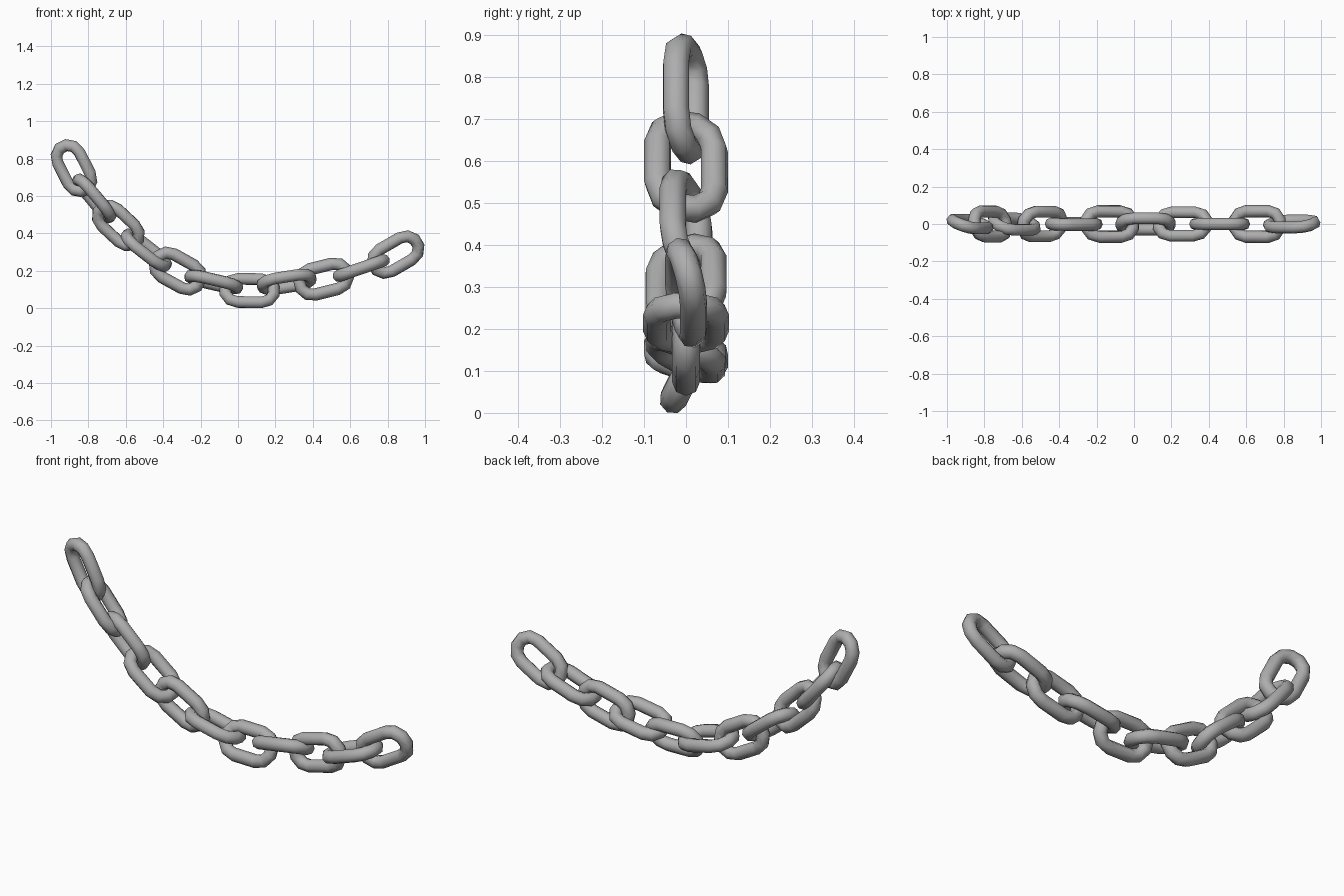
import bpy, bmesh
from math import sin, cos, radians, pi
from mathutils import Matrix, Vector

cube = bpy.data.objects.get("Cube")
if cube:
    bpy.data.objects.remove(cube, do_unlink=True)

# Single steel grey material
steel = bpy.data.materials.new("steel_grey")
steel.use_nodes = True
grey = (0.42, 0.42, 0.42, 1)
steel.diffuse_color = grey
steel.node_tree.nodes["Principled BSDF"].inputs["Base Color"].default_value = grey

HALF_STRAIGHT, BEND, TUBE = 0.063, 0.069, 0.033
ARC_STEPS, SIDES = 5, 8


def link_mesh():
    """Stadium-shaped ring lying in local XY, long side along X."""
    bm = bmesh.new()
    rings = []
    for side in (1, -1):
        for i in range(ARC_STEPS + 1):
            a = -pi / 2 + pi * i / ARC_STEPS
            out = Vector((cos(a), sin(a), 0)) * side
            centre = Vector((HALF_STRAIGHT * side, 0, 0))
            ring = []
            for k in range(SIDES):
                t = 2 * pi * k / SIDES
                p = centre + out * (BEND + TUBE * cos(t))
                p.z = TUBE * sin(t)
                ring.append(bm.verts.new(p))
            rings.append(ring)
    for i, ring in enumerate(rings):
        after = rings[(i + 1) % len(rings)]
        for k in range(SIDES):
            n = (k + 1) % SIDES
            bm.faces.new((ring[k], after[k], after[n], ring[n]))
    bmesh.ops.recalc_face_normals(bm, faces=bm.faces)
    for f in bm.faces:
        f.smooth = True
    mesh = bpy.data.meshes.new("chain_link")
    bm.to_mesh(mesh)
    bm.free()
    mesh.materials.append(steel)
    return mesh


# Each link: x, z, slope and roll in degrees (roll 0 faces the front)
links = [
    (-0.877, 0.748, -63, -20),
    (-0.769, 0.587, -50, 102),
    (-0.640, 0.442, -43, -27),
    (-0.490, 0.310, -38, 72),
    (-0.322, 0.198, -29, -3),
    (-0.130, 0.140, -13, 100),
    (0.062, 0.094, -1, 26),
    (0.260, 0.140, 9, 114),
    (0.458, 0.155, 14, 0),
    (0.659, 0.214, 19, 90),
    (0.843, 0.286, 30, -15),
]

mesh = link_mesh()
for i, (x, z, slope, roll) in enumerate(links):
    s, r = radians(slope), radians(roll)
    along = Vector((cos(s), 0, sin(s)))
    across = Vector((-sin(s), 0, cos(s))) * cos(r) + Vector((0, sin(r), 0))
    frame = Matrix((along, across, along.cross(across))).transposed()
    link = bpy.data.objects.new(f"chain_link_{i + 1}", mesh)
    link.matrix_world = Matrix.Translation((x, 0, z)) @ frame.to_4x4()
    bpy.context.collection.objects.link(link)
